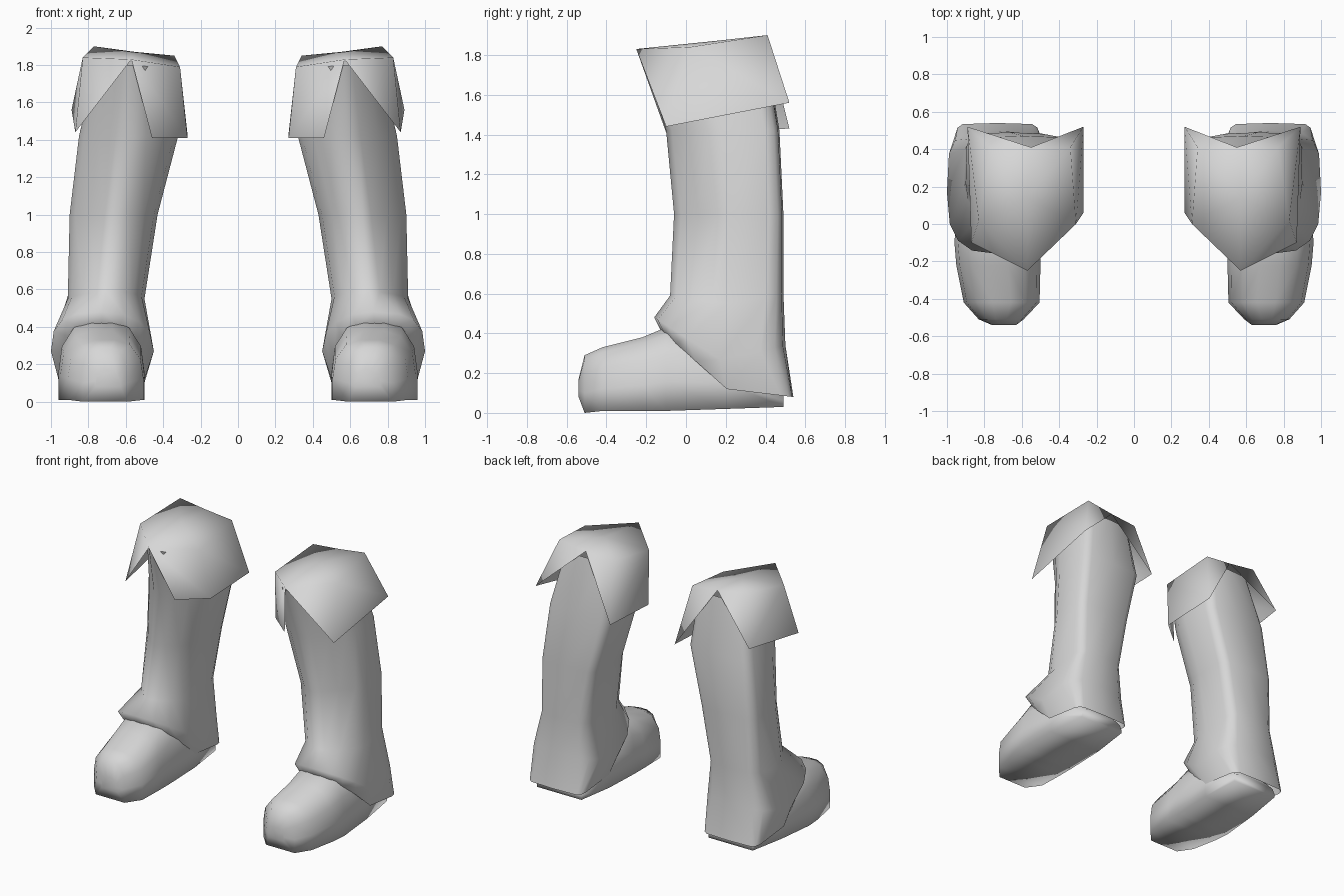
import bpy, bmesh, math

old = bpy.data.objects.get("Cube")
if old:
    bpy.data.objects.remove(old, do_unlink=True)

GREY = (0.68, 0.68, 0.68, 1.0)
mat = bpy.data.materials.new("plain grey")
mat.use_nodes = True
mat.diffuse_color = GREY
mat.node_tree.nodes["Principled BSDF"].inputs["Base Color"].default_value = GREY


def finish(name, bm):
    """Turn a bmesh into a smooth-shaded object mirrored to the other side."""
    bmesh.ops.recalc_face_normals(bm, faces=bm.faces)
    for f in bm.faces:
        f.smooth = True
    me = bpy.data.meshes.new(name)
    bm.to_mesh(me)
    bm.free()
    me.materials.append(mat)
    ob = bpy.data.objects.new(name, me)
    bpy.context.collection.objects.link(ob)
    mod = ob.modifiers.new("other side", 'MIRROR')
    mod.use_mirror_merge = False


def loft(rings, capped=False):
    bm = bmesh.new()
    loops = [[bm.verts.new(p) for p in ring] for ring in rings]
    n = len(loops[0])
    for a, b in zip(loops, loops[1:]):
        for i in range(n):
            j = (i + 1) % n
            bm.faces.new((a[i], a[j], b[j], b[i]))
    if capped:
        bm.faces.new(loops[0])
        bm.faces.new(loops[-1])
    return bm


def power(a, e):
    return math.copysign(abs(a) ** e, a) if abs(a) > 1e-6 else 0.0


def leg_ring(x0, x1, y0, y1, zf, zm, zb, e_in, e_out, e_back, n=16):
    """Ring with its own heights, and squareness at inner front, outer front and back."""
    cx, cy, rx, ry = (x0 + x1) / 2, (y0 + y1) / 2, (x1 - x0) / 2, (y1 - y0) / 2
    pts = []
    for i in range(n):
        c, s = math.cos(math.tau * i / n), math.sin(math.tau * i / n)
        e = e_back if s > 0 else (e_out if c > 0 else e_in)
        u, v = power(c, e), power(s, e)
        z = zm + ((zf - zm) if v < 0 else (zb - zm)) * abs(v)
        pts.append((cx + rx * u, cy + ry * v, z))
    return pts


# Leg: from the flared hem over the foot up to the cuff
leg = [
    leg_ring(0.50, 0.96, -0.13, 0.54, 0.42, 0.12, 0.08, 0.9, 0.8, 0.22),
    leg_ring(0.45, 1.00, -0.16, 0.50, 0.48, 0.27, 0.34, 0.9, 0.7, 0.50),
    leg_ring(0.50, 0.91, -0.08, 0.49, 0.59, 0.55, 0.60, 1.0, 1.4, 0.38),
    leg_ring(0.43, 0.90, -0.06, 0.49, 1.00, 1.00, 1.00, 1.1, 1.7, 0.32),
    leg_ring(0.32, 0.85, -0.10, 0.47, 1.42, 1.42, 1.42, 1.1, 1.4, 0.30),
    leg_ring(0.345, 0.77, -0.22, 0.405, 1.80, 1.75, 1.82, 1.4, 1.4, 0.38),
]
finish("trouser_leg", loft(leg))

# Foot: rounded cross-sections with a flat sole, toe to heel
SECTION = [(0, 0), (0, .35), (.04, .68), (.18, .92), (.38, 1),
           (.62, 1), (.82, .92), (.96, .68), (1, .35), (1, 0)]
STATIONS = [  # y, x0, x1, z0, z1
    (-0.54, 0.63, 0.76, 0.08, 0.17),
    (-0.51, 0.59, 0.83, 0.00, 0.29),
    (-0.42, 0.505, 0.91, 0.01, 0.33),
    (-0.22, 0.50, 0.95, 0.01, 0.38),
    (-0.10, 0.50, 0.96, 0.01, 0.43),
    (0.20, 0.50, 0.94, 0.02, 0.40),
    (0.49, 0.53, 0.90, 0.03, 0.12),
]
foot = [[(x0 + (x1 - x0) * u, y, z0 + (z1 - z0) * v) for u, v in SECTION]
        for y, x0, x1, z0, z1 in STATIONS]
finish("foot", loft(foot, capped=True))

# Cuff: closed top with two hanging flaps, split at front and back
CUFF = {
    "front": (0.57, -0.25, 1.83), "out_mid": (0.83, 0.02, 1.84),
    "out_back": (0.77, 0.41, 1.90), "notch": (0.55, 0.41, 1.87),
    "in_back": (0.34, 0.41, 1.85), "in_mid": (0.31, 0.00, 1.79),
    "centre": (0.57, 0.14, 1.87),
    "out_low_front": (0.87, -0.10, 1.44), "out_low_back": (0.89, 0.52, 1.56),
    "in_low_front": (0.46, -0.10, 1.41), "in_low_mid": (0.27, 0.06, 1.41),
    "in_low_back": (0.27, 0.52, 1.43),
}
bm = bmesh.new()
v = {k: bm.verts.new(p) for k, p in CUFF.items()}
rim = ["front", "out_mid", "out_back", "notch", "in_back", "in_mid"]
faces = [("centre", a, b) for a, b in zip(rim, rim[1:] + rim[:1])]
faces += [
    ("front", "out_low_front", "out_mid"),
    ("out_mid", "out_low_front", "out_low_back", "out_back"),
    ("out_back", "out_low_back", "notch"),
    ("front", "in_mid", "in_low_mid", "in_low_front"),
    ("in_mid", "in_back", "in_low_back", "in_low_mid"),
    ("in_back", "notch", "in_low_back"),
]
for f in faces:
    bm.faces.new([v[k] for k in f])
finish("cuff", bm)
